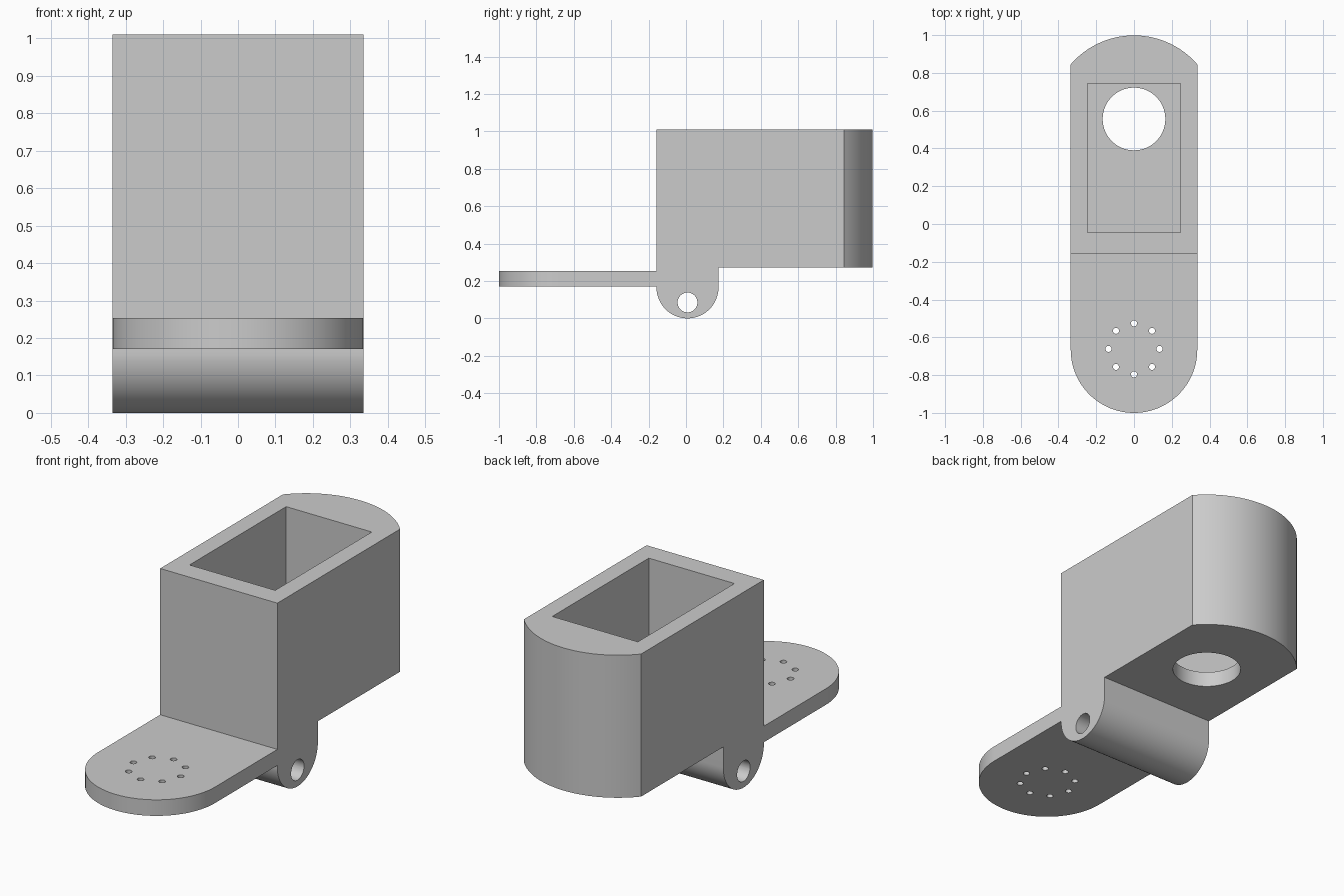
import bpy
import bmesh
from math import sin, cos, pi, radians, atan2, hypot

if "Cube" in bpy.data.objects:
    bpy.data.objects.remove(bpy.data.objects["Cube"], do_unlink=True)

grey = bpy.data.materials.new("plain grey")
grey.use_nodes = True
colour = (0.6, 0.6, 0.6, 1)
grey.diffuse_color = colour
grey.node_tree.nodes["Principled BSDF"].inputs["Base Color"].default_value = colour

HALF = 0.335                    # half width of every part
FRONT = -0.157                  # front wall of the socket
BOTTOM, TOP = 0.273, 1.01       # socket height
HINGE_Y, HINGE_R = 0.008, 0.166
PAD_Y = -1 + HALF               # centre of the round pad end
HOLE_Y = 0.556                  # centre of the back curve and floor hole


def arc(cx, cy, r, start, end, n):
    """Points along an arc, angles in radians."""
    return [(cx + r * cos(start + (end - start) * i / n),
             cy + r * sin(start + (end - start) * i / n)) for i in range(n + 1)]


def circle(cx, cy, r, n=64):
    return arc(cx, cy, r, 0, 2 * pi, n)[:-1]


def prism(name, outline, low, high, axis="z"):
    """Extrude an outline along z (outline in x, y) or x (outline in y, z)."""
    bm = bmesh.new()
    place = (lambda a, b: (a, b, low)) if axis == "z" else (lambda a, b: (low, a, b))
    face = bm.faces.new([bm.verts.new(place(a, b)) for a, b in outline])
    moved = bmesh.ops.extrude_face_region(bm, geom=[face])["geom"]
    depth = high - low
    bmesh.ops.translate(bm, vec=(0, 0, depth) if axis == "z" else (depth, 0, 0),
                        verts=[v for v in moved if isinstance(v, bmesh.types.BMVert)])
    bmesh.ops.recalc_face_normals(bm, faces=bm.faces)
    mesh = bpy.data.meshes.new(name)
    bm.to_mesh(mesh)
    bm.free()
    mesh.materials.append(grey)
    obj = bpy.data.objects.new(name, mesh)
    bpy.context.collection.objects.link(obj)
    return obj


def combine(target, other, operation):
    """Apply a boolean and remove the second solid."""
    mod = target.modifiers.new(operation.lower(), "BOOLEAN")
    mod.object, mod.operation, mod.solver = other, operation, "EXACT"
    bpy.context.view_layer.objects.active = target
    bpy.ops.object.modifier_apply(modifier=mod.name)
    bpy.data.objects.remove(other, do_unlink=True)


# Socket block with a bowed back
side_y = 0.845
back_r = hypot(HALF, side_y - HOLE_Y)
back_a = atan2(side_y - HOLE_Y, HALF)
back = arc(0, HOLE_Y, back_r, back_a, pi - back_a, 40)
back[0], back[-1] = (HALF, side_y), (-HALF, side_y)
bracket = prism("socket_bracket", [(-HALF, FRONT), (HALF, FRONT)] + back, BOTTOM, TOP)

# Hinge barrel under the block, running from side to side
barrel = arc(HINGE_Y, HINGE_R, HINGE_R, pi, 2 * pi, 40)
barrel[0] = (FRONT, HINGE_R)
barrel += [(HINGE_Y + HINGE_R, BOTTOM + 0.03), (FRONT, BOTTOM + 0.03)]
combine(bracket, prism("hinge_barrel", barrel, -HALF, HALF, "x"), "UNION")

# Flat pad with a rounded front end
pad = arc(0, PAD_Y, HALF, pi, 2 * pi, 64)
pad[0], pad[-1] = (-HALF, PAD_Y), (HALF, PAD_Y)
pad += [(HALF, FRONT + 0.05), (-HALF, FRONT + 0.05)]
combine(bracket, prism("mounting_pad", pad, 0.171, 0.254), "UNION")

# Rectangular pocket, floor hole and hinge bore
pocket = [(-0.245, -0.046), (0.245, -0.046), (0.245, 0.743), (-0.245, 0.743)]
combine(bracket, prism("pocket_cutter", pocket, BOTTOM + 0.08, TOP + 0.1), "DIFFERENCE")
combine(bracket, prism("floor_cutter", circle(0, HOLE_Y, 0.166), 0.2, 0.5), "DIFFERENCE")
combine(bracket, prism("bore_cutter", circle(HINGE_Y, 0.085, 0.053, 40), -0.5, 0.5, "x"),
        "DIFFERENCE")

# Ring of eight screw holes in the pad
for i in range(8):
    a = i * pi / 4
    hole = circle(0.135 * cos(a), PAD_Y + 0.004 + 0.135 * sin(a), 0.016, 20)
    combine(bracket, prism("screw_cutter", hole, 0.1, 0.4), "DIFFERENCE")

bpy.ops.object.select_all(action="DESELECT")
bracket.select_set(True)
bpy.context.view_layer.objects.active = bracket
bpy.ops.object.shade_smooth_by_angle(angle=radians(30))
